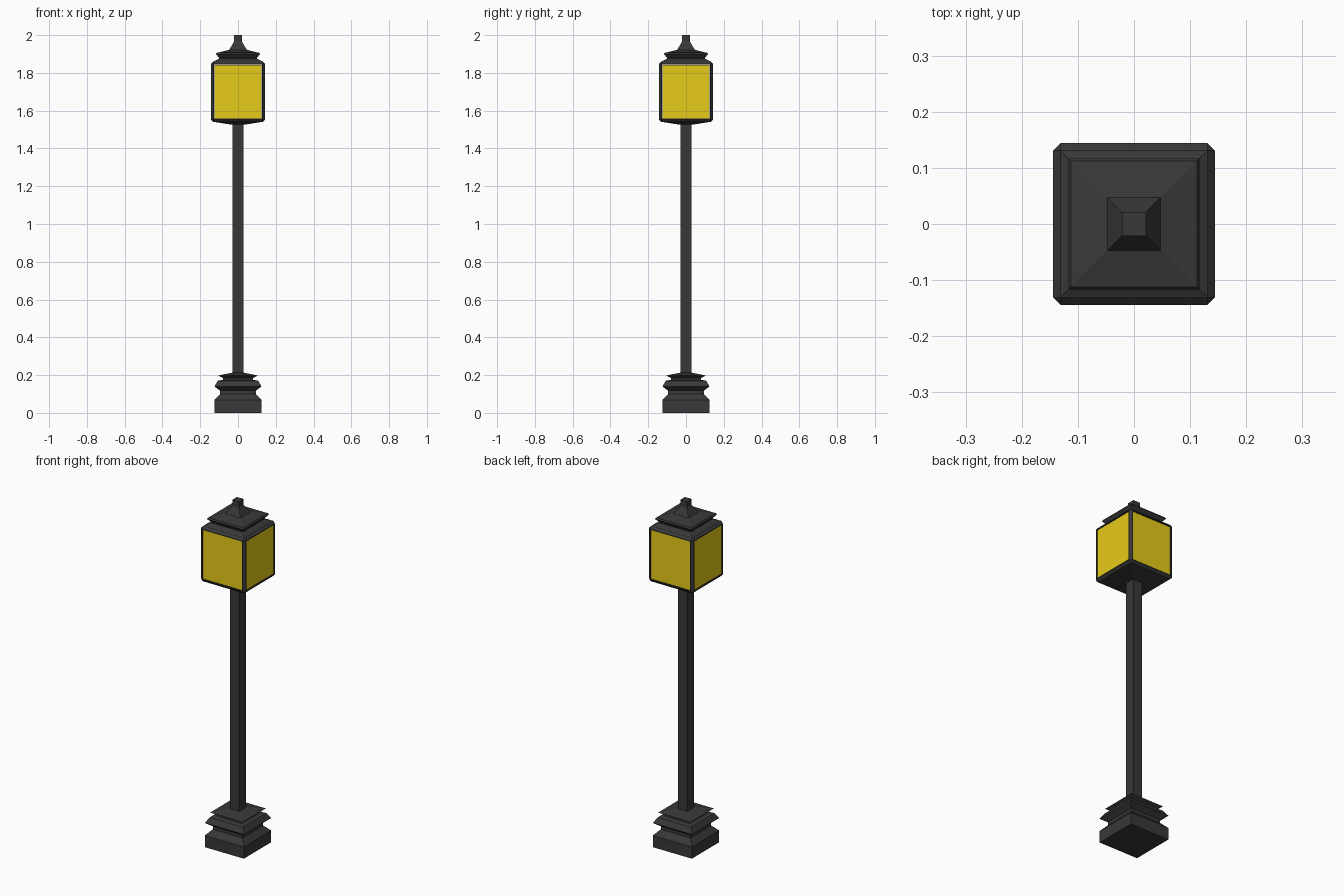
import bpy, bmesh, math
from mathutils import Matrix

if "Cube" in bpy.data.objects:
    bpy.data.objects.remove(bpy.data.objects["Cube"])


def material(name, color):
    m = bpy.data.materials.new(name)
    m.diffuse_color = color
    m.use_nodes = True
    m.node_tree.nodes["Principled BSDF"].inputs["Base Color"].default_value = m.diffuse_color
    return m


IRON = material("dark_iron", (0.04, 0.04, 0.04, 1))
GLASS = material("yellow_glass", (0.8, 0.6, 0.01, 0.93))


def add_object(name, bm, mat):
    bmesh.ops.recalc_face_normals(bm, faces=bm.faces)
    mesh = bpy.data.meshes.new(name)
    bm.to_mesh(mesh)
    bm.free()
    mesh.materials.append(mat)
    ob = bpy.data.objects.new(name, mesh)
    bpy.context.collection.objects.link(ob)
    return ob


def square_stack(name, profile):
    """Sweep a (half width, z) profile around a square and cap both ends."""
    bm = bmesh.new()
    rings = [[bm.verts.new((sx * w, sy * w, z))
              for sx, sy in ((-1, -1), (1, -1), (1, 1), (-1, 1))]
             for w, z in profile]
    for a, b in zip(rings, rings[1:]):
        for i in range(4):
            j = (i + 1) % 4
            bm.faces.new((a[i], a[j], b[j], b[i]))
    bm.faces.new(rings[0][::-1])
    bm.faces.new(rings[-1])
    return add_object(name, bm, IRON)


# Stepped foot
square_stack("base", [(0.125, 0), (0.125, 0.068), (0.095, 0.1), (0.095, 0.118),
                      (0.125, 0.14), (0.107, 0.17), (0.08, 0.175), (0.08, 0.185),
                      (0.105, 0.198), (0.03, 0.213)])

# Post
square_stack("post", [(0.03, 0.205), (0.03, 1.53)])

# Tapered tray under the lantern
square_stack("lantern_tray", [(0.035, 1.526), (0.131, 1.541)])

# Lantern frame: chamfered box with a recessed opening on each side
HALF, Z0, Z1, CHAMFER, RIM, DEPTH = 0.144, 1.54, 1.861, 0.013, 0.006, 0.006
bm = bmesh.new()
bmesh.ops.create_cube(bm, size=1, matrix=Matrix.Translation((0, 0, (Z0 + Z1) / 2))
                      @ Matrix.Diagonal((2 * HALF, 2 * HALF, Z1 - Z0, 1)))
bmesh.ops.bevel(bm, geom=bm.edges[:], offset=CHAMFER, segments=1, affect='EDGES')
bm.normal_update()
sides = [f for f in bm.faces
         if abs(f.normal.z) < 0.01 and max(abs(f.normal.x), abs(f.normal.y)) > 0.99]
bmesh.ops.inset_individual(bm, faces=sides, thickness=RIM)
bmesh.ops.inset_individual(bm, faces=sides, thickness=0.0005, depth=-DEPTH)
bmesh.ops.delete(bm, geom=sides, context='FACES')
add_object("lantern_frame", bm, IRON)

# Four glass panes
pane_w = 2 * (HALF - CHAMFER - RIM)
pane_h = Z1 - Z0 - 2 * (CHAMFER + RIM)
for i, side in enumerate(("front", "right", "back", "left")):
    bm = bmesh.new()
    bmesh.ops.create_cube(
        bm, size=1,
        matrix=Matrix.Rotation(i * math.pi / 2, 4, 'Z')
        @ Matrix.Translation((0, -HALF + DEPTH, (Z0 + Z1) / 2))
        @ Matrix.Diagonal((pane_w, 0.003, pane_h, 1)))
    add_object("glass_pane_" + side, bm, GLASS)

# Roof with stepped eaves and finial
square_stack("roof", [(0.131, 1.86), (0.115, 1.868), (0.1, 1.875), (0.1, 1.88),
                      (0.117, 1.899), (0.112, 1.907), (0.1, 1.909), (0.047, 1.922),
                      (0.021, 1.965), (0.021, 2.0)])
